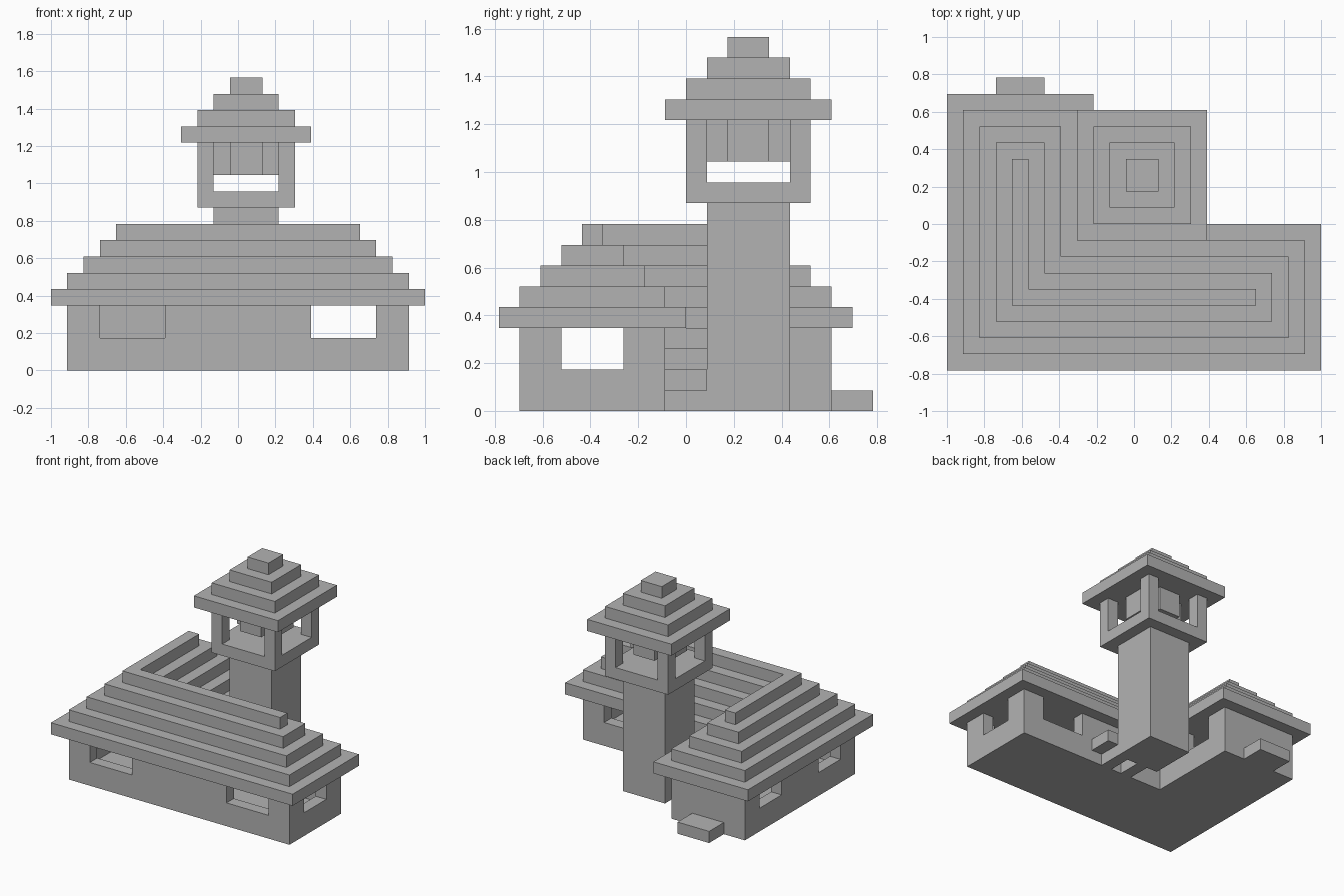
import bpy
import bmesh

cube = bpy.data.objects.get("Cube")
if cube:
    bpy.data.objects.remove(cube, do_unlink=True)

U = 2 / 23          # one block
CX, CY = 11.5, 9    # block coordinates of the centre

stone = bpy.data.materials.new("plain_grey")
stone.use_nodes = True
GREY = (0.45, 0.45, 0.45, 1)
stone.diffuse_color = GREY
stone.node_tree.nodes["Principled BSDF"].inputs["Base Color"].default_value = GREY


def add_prism(bm, outline, z0, z1):
    """Extrude a counter-clockwise footprint between two heights."""
    base = [bm.verts.new(((x - CX) * U, (y - CY) * U, z0 * U)) for x, y in outline]
    face = bm.faces.new(base)
    top = bmesh.ops.extrude_face_region(bm, geom=[face])["geom"]
    verts = [g for g in top if isinstance(g, bmesh.types.BMVert)]
    bmesh.ops.translate(bm, verts=verts, vec=(0, 0, (z1 - z0) * U))
    bmesh.ops.recalc_face_normals(bm, faces=bm.faces[:])


def rect(x0, x1, y0, y1):
    return [(x0, y0), (x1, y0), (x1, y1), (x0, y1)]


def ell(inset):
    """L-shaped footprint, shrunk from the eaves by a number of blocks."""
    a, i = inset, 9 - inset
    return [(a, a), (23 - a, a), (23 - a, i), (i, i), (i, 17 - a), (a, 17 - a)]


def part(name, prisms):
    bm = bmesh.new()
    for outline, z0, z1 in prisms:
        add_prism(bm, outline, z0, z1)
    mesh = bpy.data.meshes.new(name)
    bm.to_mesh(mesh)
    bm.free()
    mesh.materials.append(stone)
    obj = bpy.data.objects.new(name, mesh)
    bpy.context.collection.objects.link(obj)
    return obj


def cut(obj, outline, z0, z1):
    """Subtract a prism from a part and bake the result."""
    cutter = part("cutter", [(outline, z0, z1)])
    cutter.hide_render = True
    mod = obj.modifiers.new("cut", 'BOOLEAN')
    mod.operation, mod.solver, mod.object = 'DIFFERENCE', 'EXACT', cutter
    bpy.context.view_layer.update()
    graph = bpy.context.evaluated_depsgraph_get()
    baked = bpy.data.meshes.new_from_object(obj.evaluated_get(graph))
    obj.modifiers.clear()
    obj.data = baked
    bpy.data.objects.remove(cutter, do_unlink=True)


# House walls, hollow above a floor slab, with window openings
house = part("house_walls", [(ell(1), 0, 4)])
cut(house, ell(2), 1, 4.5)
windows = [
    rect(16, 20, 0.5, 8.5),     # front and back of the long wing
    rect(3, 7, 0.5, 2.5),       # front, below the short wing
    rect(0.5, 22.5, 3, 6),      # both ends of the long wing
    rect(0.5, 8.5, 11, 14),     # both sides of the short wing
]
for w in windows:
    cut(house, w, 2, 4.5)

# Stepped house roof
for k in range(5):
    part(f"house_roof_step_{k + 1}", [(ell(k), 4 + k, 5 + k)])

# Doorstep and treads between house and tower
part("doorstep", [(rect(3, 6, 16, 18), 0, 1)])
for n, (x, z) in enumerate([(13, 0), (11, 0), (14, 1), (10, 3)]):
    part(f"tower_tread_{n + 1}", [(rect(x, x + 1, 8, 10), z, z + 1)])

# Tower shaft and belfry
part("tower_shaft", [(rect(10, 14, 10, 14), 0, 10)])
part("belfry_floor", [(rect(9, 15, 9, 15), 10, 11)])
part("belfry_posts", [(rect(x, x + 1, y, y + 1), 11, 14)
                      for x in (9, 14) for y in (9, 14)])

# Bell: four hanging plates around an open centre
part("bell", [(rect(11, 13, y, y + 1), 12, 14) for y in (10, 13)]
     + [(rect(x, x + 1, 11, 13), 12, 14) for x in (10, 13)])

# Stepped tower roof
for k in range(4):
    r = 4 - k
    part(f"tower_roof_step_{k + 1}", [(rect(12 - r, 12 + r, 12 - r, 12 + r), 14 + k, 15 + k)])
